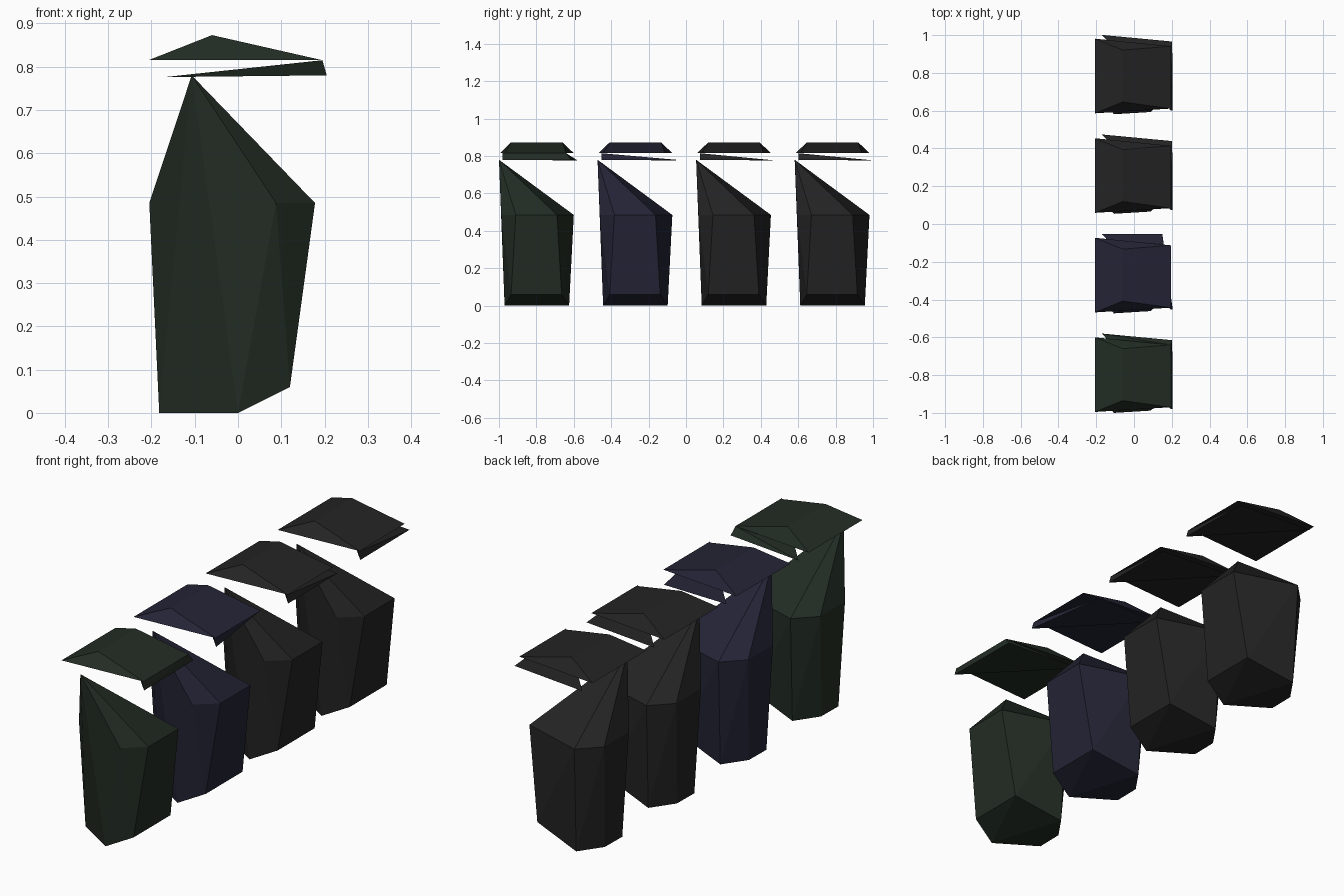
import bpy
import bmesh

if "Cube" in bpy.data.objects:
    bpy.data.objects.remove(bpy.data.objects["Cube"])

SPACING = 0.527
FIRST_Y = -1.0


def material(name, rgb):
    m = bpy.data.materials.new(name)
    m.diffuse_color = (*rgb, 1.0)
    m.use_nodes = True
    m.node_tree.nodes["Principled BSDF"].inputs["Base Color"].default_value = m.diffuse_color
    return m


def hull(name, points, mat, y):
    """Faceted solid wrapped around a few corner points."""
    bm = bmesh.new()
    for p in points:
        bm.verts.new(p)
    res = bmesh.ops.convex_hull(bm, input=bm.verts[:])
    junk = {v for v in res["geom_interior"] + res["geom_unused"]
            if isinstance(v, bmesh.types.BMVert)}
    if junk:
        bmesh.ops.delete(bm, geom=list(junk), context='VERTS')
    bmesh.ops.recalc_face_normals(bm, faces=bm.faces[:])
    mesh = bpy.data.meshes.new(name)
    bm.to_mesh(mesh)
    bm.free()
    mesh.materials.append(mat)
    ob = bpy.data.objects.new(name, mesh)
    ob.location.y = y
    bpy.context.collection.objects.link(ob)
    return ob


green = material("dark_green", (0.0165, 0.026, 0.0175))
blue = material("dark_blue", (0.0175, 0.0175, 0.037))
black = material("charcoal", (0.0175, 0.0175, 0.0175))

# Bin body: narrow base, wide rim, one front corner pulled up to a peak
BASE = [(0.00, 0.03, 0), (0.12, 0.065, 0.06), (0.12, 0.335, 0.06),
        (-0.107, 0.375, 0), (-0.18, 0.27, 0), (-0.182, 0.145, 0)]
RIM = [(x, y, 0.485) for x, y in
       [(0.088, 0.012), (0.178, 0.09), (0.178, 0.31),
        (-0.115, 0.40), (-0.205, 0.31), (-0.205, 0.13)]]
PEAK = [(-0.107, 0.0, 0.78)]

# Lid: low hipped top over a slanted wedge
LID_TOP = [(-0.207, 0.005, 0.815), (0.195, 0.03, 0.815),
           (0.195, 0.36, 0.815), (-0.207, 0.40, 0.815),
           (-0.06, 0.065, 0.873), (-0.06, 0.34, 0.873)]
WEDGE = [(0.195, 0.02, 0.815), (0.205, 0.02, 0.78), (-0.17, 0.42, 0.776)]

bins = [("green", green), ("blue", blue),
        ("black_a", black), ("black_b", black)]
for i, (label, mat) in enumerate(bins):
    y = FIRST_Y + i * SPACING
    hull(label + "_bin_body", BASE + RIM + PEAK, mat, y)
    hull(label + "_lid_top", LID_TOP, mat, y)
    # Back corner of the wedge varies a little between bins
    corner = [(0.15, 0.42, 0.78)] if label == "blue" else [(0.202, 0.385, 0.78)]
    if label == "green":
        corner.append((0.195, 0.36, 0.815))
    hull(label + "_lid_wedge", WEDGE + corner, mat, y)
